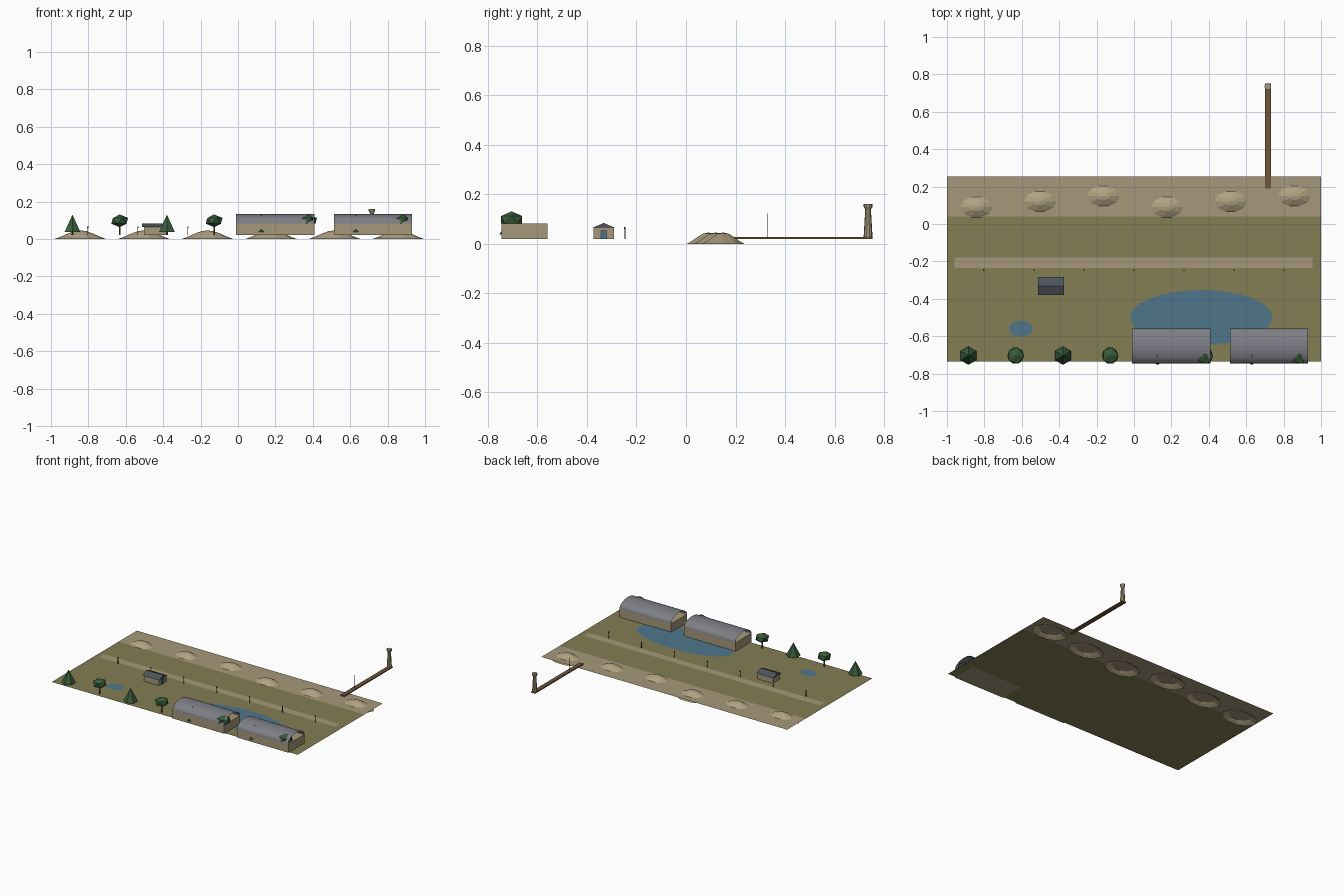
import bpy, bmesh, math
from mathutils import Matrix, Vector

cube = bpy.data.objects.get("Cube")
if cube:
    bpy.data.objects.remove(cube)


def material(name, *srgb):
    rgb = [((c / 255 + 0.055) / 1.055) ** 2.4 for c in srgb]
    m = bpy.data.materials.new(name)
    m.use_nodes = True
    m.diffuse_color = (*rgb, 1)
    m.node_tree.nodes["Principled BSDF"].inputs["Base Color"].default_value = (*rgb, 1)
    return m


GRASS = material("grass", 131, 125, 82)
SAND = material("sand", 166, 153, 122)
DUNE = material("dune sand", 176, 162, 130)
WATER = material("water blue", 78, 118, 140)
STEEL = material("steel grey", 126, 127, 134)
SLATE = material("dark slate", 78, 84, 92)
LEAF = material("leaf green", 56, 92, 58)
WOOD = material("wood brown", 112, 86, 58)
POST = material("dark post", 66, 56, 46)

GROUND = 0.02


def add(name, bm, mat):
    mesh = bpy.data.meshes.new(name)
    bm.to_mesh(mesh)
    bm.free()
    mesh.materials.append(mat)
    ob = bpy.data.objects.new(name, mesh)
    bpy.context.collection.objects.link(ob)
    return ob


def box(name, x, y, z, mat):
    """Box from (min, max) ranges on each axis."""
    bm = bmesh.new()
    bmesh.ops.create_cube(bm, size=1)
    for v in bm.verts:
        v.co = [(a + b) / 2 + c * (b - a) for (a, b), c in zip((x, y, z), v.co)]
    return add(name, bm, mat)


def sheet(name, x, y, z, mat):
    """Flat rectangle without thickness."""
    bm = bmesh.new()
    bm.faces.new([bm.verts.new((x[i], y[j], z)) for i, j in ((0, 0), (1, 0), (1, 1), (0, 1))])
    return add(name, bm, mat)


def pond(name, x, y, rx, ry):
    bm = bmesh.new()
    bmesh.ops.create_circle(bm, cap_ends=True, segments=32, radius=1)
    for v in bm.verts:
        v.co = (x + v.co.x * rx, y + v.co.y * ry, GROUND + 0.002)
    return add(name, bm, WATER)


def cone(name, x, y, z, r1, r2, sides, mat):
    bm = bmesh.new()
    bmesh.ops.create_cone(bm, cap_ends=True, segments=sides, radius1=r1, radius2=r2,
                          depth=z[1] - z[0],
                          matrix=Matrix.Translation((x, y, sum(z) / 2)))
    return add(name, bm, mat)


def extrude_x(name, profile, x, mat, capped):
    """Sweep a (y, z) profile along x."""
    bm = bmesh.new()
    ends = [[bm.verts.new((e, *p)) for p in profile] for e in x]
    a, b = ends
    for i in range(len(profile) - (0 if capped else 1)):
        j = (i + 1) % len(profile)
        bm.faces.new((a[i], b[i], b[j], a[j]))
    if capped:
        bm.faces.new(a)
        bm.faces.new(b)
    bmesh.ops.recalc_face_normals(bm, faces=bm.faces)
    if not capped and sum(f.normal.z for f in bm.faces) < 0:
        bmesh.ops.reverse_faces(bm, faces=bm.faces)
    return add(name, bm, mat)


# Land, path and ponds
sheet("grass_field", (-1, 1), (-0.735, 0.04), GROUND, GRASS)
sheet("beach", (-1, 1), (0.04, 0.253), GROUND, SAND)
sheet("path", (-0.96, 0.955), (-0.235, -0.18), GROUND + 0.002, SAND)
pond("large_pond", 0.36, -0.5, 0.38, 0.147)
pond("small_pond", -0.605, -0.56, 0.063, 0.043)

# Dunes: open bell-shaped mounds sunk through the beach
for i in range(6):
    cx, cy = -0.843 + i * 0.34, 0.09 + (i % 3) * 0.03
    bm = bmesh.new()
    rings = []
    for r, z in ((1, 0), (0.78, 0.011), (0.52, 0.027), (0.25, 0.041)):
        ring = []
        for k in range(10):
            a = math.tau * k / 10
            ring.append(bm.verts.new((cx + 0.138 * r * math.cos(a),
                                      cy + 0.09 * r * math.sin(a), z)))
        rings.append(ring)
    top = bm.verts.new((cx, cy, 0.046))
    for k in range(10):
        n = (k + 1) % 10
        for lo, hi in zip(rings, rings[1:]):
            bm.faces.new((lo[k], lo[n], hi[n], hi[k]))
        bm.faces.new((rings[-1][k], rings[-1][n], top))
    add(f"dune_{i + 1}", bm, DUNE)

# Two long halls with open barrel roofs
for side, x0 in (("right", -0.01), ("left", 0.513)):
    span = (x0, x0 + 0.418)
    box(f"{side}_hall_walls", span, (-0.744, -0.56), (GROUND, 0.083), SAND)
    arc = [(-0.652 - 0.094 * math.cos(math.pi * k / 14),
            0.083 + 0.05 * math.sin(math.pi * k / 14)) for k in range(15)]
    extrude_x(f"{side}_hall_roof", arc, span, STEEL, False)

# Tree row, alternating conifers and round trees
for i in range(8):
    x, y = -0.885 + i * 0.2525, -0.704
    if i % 2 == 0:
        cone(f"conifer_trunk_{i}", x, y, (GROUND, 0.045), 0.006, 0.006, 6, WOOD)
        cone(f"conifer_crown_{i}", x, y, (0.037, 0.13), 0.049, 0, 6, LEAF)
    else:
        cone(f"round_tree_trunk_{i}", x, y, (GROUND, 0.085), 0.005, 0.004, 6, WOOD)
        bm = bmesh.new()
        bmesh.ops.create_icosphere(bm, subdivisions=1, radius=1)
        bmesh.ops.scale(bm, verts=bm.verts, vec=(0.05, 0.05, 0.034))
        bmesh.ops.translate(bm, verts=bm.verts, vec=Vector((x, y, 0.097)))
        add(f"round_tree_crown_{i}", bm, LEAF)

# Small cottage with gable roof and a door on its left end
box("cottage_walls", (-0.503, -0.38), (-0.373, -0.29), (GROUND, 0.065), SAND)
extrude_x("cottage_roof", [(-0.379, 0.064), (-0.284, 0.064), (-0.332, 0.084)],
          (-0.513, -0.374), SLATE, True)
box("door_frame", (-0.381, -0.377), (-0.346, -0.318), (GROUND, 0.055), SLATE)
box("door", (-0.38, -0.375), (-0.342, -0.322), (GROUND, 0.052), WATER)

# Lamp posts beside the path
for i in range(7):
    x = -0.803 + i * 0.2675
    cone(f"lamp_post_{i + 1}", x, -0.247, (GROUND, 0.062), 0.002, 0.002, 6, POST)
    box(f"lamp_head_{i + 1}", (x - 0.003, x + 0.003), (-0.25, -0.244), (0.059, 0.067), POST)

# Pier with flag pole and beacon tower
box("pier_deck", (0.7, 0.732), (0.19, 0.752), (GROUND, 0.028), WOOD)
cone("pier_pole", 0.716, 0.33, (0.028, 0.122), 0.0015, 0.0015, 6, POST)
cone("beacon_tower", 0.716, 0.735, (0.028, 0.147), 0.018, 0.011, 10, SAND)
cone("beacon_collar", 0.716, 0.735, (0.138, 0.149), 0.011, 0.018, 10, SAND)
cone("beacon_cap", 0.716, 0.735, (0.149, 0.161), 0.018, 0.018, 10, SAND)
